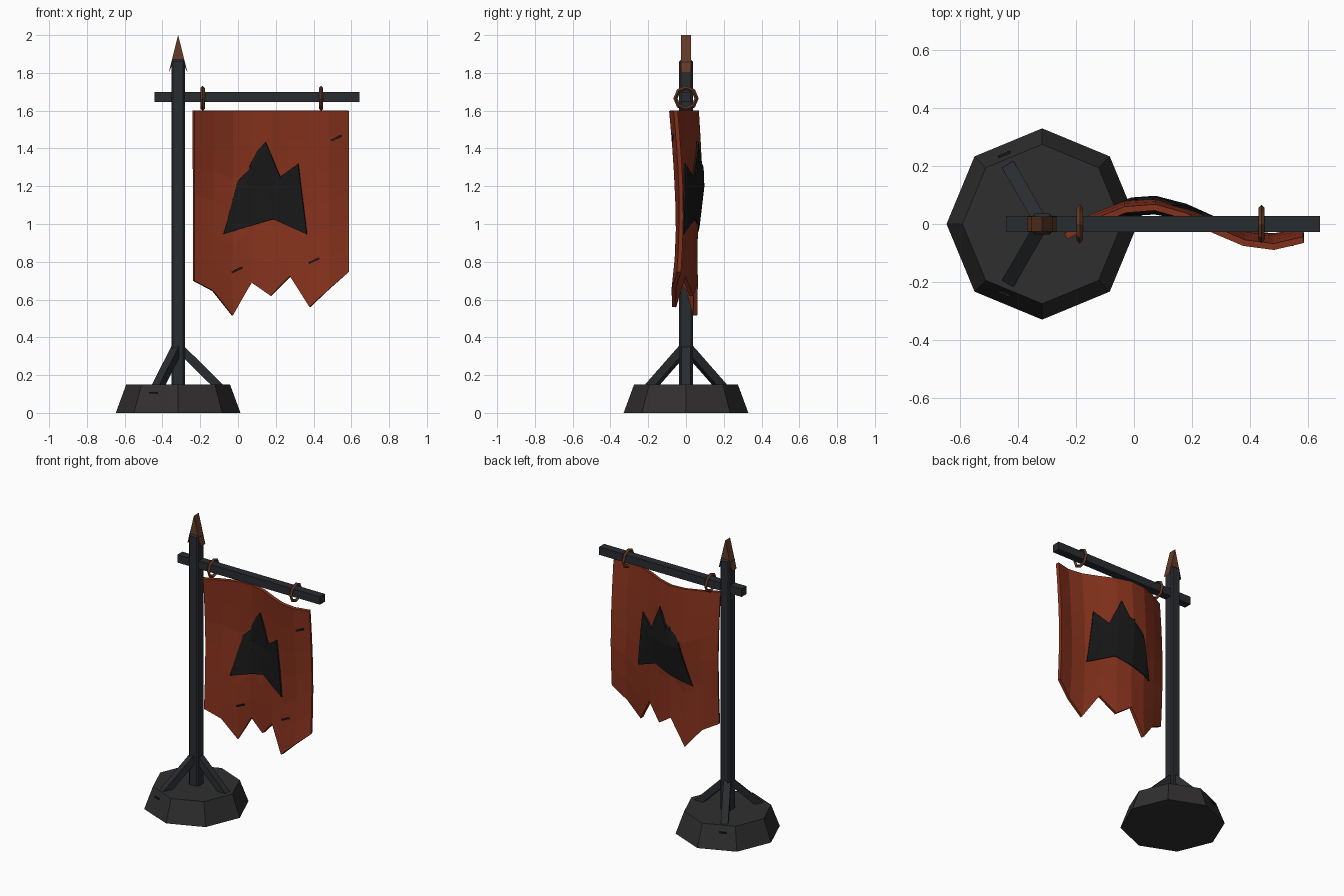
import bpy, bmesh, math
from mathutils import Vector, Matrix

if "Cube" in bpy.data.objects:
    bpy.data.objects.remove(bpy.data.objects["Cube"])

PX = -0.317  # pole axis


def mat(name, r, g, b):
    m = bpy.data.materials.new(name)
    m.diffuse_color = (r, g, b, 1)
    m.use_nodes = True
    m.node_tree.nodes["Principled BSDF"].inputs["Base Color"].default_value = m.diffuse_color
    return m


IRON = mat("dark_iron", 0.022, 0.025, 0.03)
STONE = mat("stone", 0.03, 0.028, 0.029)
RUST = mat("rust", 0.13, 0.042, 0.02)
CLOTH = mat("red_cloth", 0.24, 0.032, 0.012)
BLACK = mat("black", 0.009, 0.009, 0.009)


def finish(name, bm, material):
    bmesh.ops.recalc_face_normals(bm, faces=bm.faces)
    me = bpy.data.meshes.new(name)
    bm.to_mesh(me)
    bm.free()
    ob = bpy.data.objects.new(name, me)
    bpy.context.collection.objects.link(ob)
    me.materials.append(material)
    return ob


def box(name, centre, size, material, rot=Matrix.Identity(4)):
    bm = bmesh.new()
    bmesh.ops.create_cube(bm, size=1, matrix=Matrix.Translation(centre) @ rot @ Matrix.Diagonal((*size, 1)))
    return finish(name, bm, material)


def thicken(ob, t):
    m = ob.modifiers.new("thickness", "SOLIDIFY")
    m.thickness, m.offset = t, 0


# Octagonal stone base
bm = bmesh.new()
bmesh.ops.create_cone(bm, cap_ends=True, segments=8, radius1=0.33, radius2=0.275, depth=0.15,
                      matrix=Matrix.Translation((PX, 0, 0.075)))
finish("base", bm, STONE)

# Pole with chamfered corners, and the crossbar
pole = box("pole", (PX, 0, 0.985), (0.072, 0.072, 1.77), IRON)
bev = pole.modifiers.new("chamfer", "BEVEL")
bev.width, bev.segments = 0.01, 1
box("crossbar", (0.1, 0, 1.672), (1.085, 0.054, 0.054), IRON)

# Three diagonal braces
for i in range(3):
    a = i * math.tau / 3
    d = Vector((math.cos(a), math.sin(a), 0))
    p = Vector((PX, 0, 0.34)) + d * 0.012
    q = Vector((PX, 0, 0.12)) + d * 0.235
    rot = Matrix.Rotation(a, 4, "Z") @ Matrix.Rotation(math.atan2(0.22, 0.223), 4, "Y")
    box(f"brace_{i + 1}", (p + q) / 2, ((q - p).length, 0.046, 0.046), IRON, rot)

# Barbed spearhead on the pole
bm = bmesh.new()
profile = [(0, 2.0), (0.05, 1.8), (0.03, 1.845), (-0.03, 1.845), (-0.05, 1.8)]
f = bm.faces.new([bm.verts.new((PX + x, -0.026, z)) for x, z in profile])
ext = bmesh.ops.extrude_face_region(bm, geom=[f])
bmesh.ops.translate(bm, vec=(0, 0.052, 0), verts=[v for v in ext["geom"] if isinstance(v, bmesh.types.BMVert)])
finish("spearhead", bm, RUST)

# Hanging rings
for i, x in enumerate((-0.187, 0.44)):
    bpy.ops.mesh.primitive_torus_add(major_segments=8, minor_segments=4, major_radius=0.056, minor_radius=0.011,
                                     location=(x, 0, 1.665), rotation=(0, math.pi / 2, 0))
    ring = bpy.context.object
    ring.name = f"ring_{i + 1}"
    ring.data.materials.append(RUST)

# Cloth wave: sine across, with offset and strength changing down the height
X0, STEP, TOP = -0.235, 0.1025, 1.6
HEM = [0.70, 0.645, 0.515, 0.69, 0.62, 0.725, 0.56, 0.655, 0.745]
OFFSET = [-0.010, 0.005, 0.015, 0.006, 0.0, -0.008]
AMP = [0.069, 0.066, 0.064, 0.048, 0.05, 0.064]


def lerp_list(vals, t):
    i = max(0, min(len(vals) - 2, int(t)))
    return vals[i] + (vals[i + 1] - vals[i]) * (t - i)


WAVE = [math.sin(math.tau * (X0 + STEP * c + 0.17) / 0.85) for c in range(9)]


def cloth_y(x, z):
    t = (TOP - z) / 0.2
    return lerp_list(OFFSET, t) + lerp_list(AMP, t) * lerp_list(WAVE, (x - X0) / STEP)


# Torn banner
ROWS = 6
bm = bmesh.new()
grid = []
for c, hem in enumerate(HEM):
    x = X0 + STEP * c
    zs = [TOP + (hem - TOP) * r / ROWS for r in range(ROWS + 1)]
    grid.append([bm.verts.new((x, cloth_y(x, z), z)) for z in zs])
for c in range(8):
    for r in range(ROWS):
        bm.faces.new((grid[c][r], grid[c][r + 1], grid[c + 1][r + 1], grid[c + 1][r]))
thicken(finish("banner", bm, CLOTH), 0.022)

# Jagged peak emblem, showing on both sides and following the cloth
peaks = [(-0.08, 0.945), (0.19, 1.025), (0.37, 0.945), (0.325, 1.32), (0.23, 1.25),
         (0.15, 1.435), (0.075, 1.15), (0, 1.235)]
bm = bmesh.new()
f = bm.faces.new([bm.verts.new((x, 0, z)) for x, z in peaks])
bmesh.ops.triangulate(bm, faces=[f])
cuts = [((X0 + STEP * c, 0, 0), (1, 0, 0)) for c in range(1, 8)] + [((0, 0, z), (0, 0, 1)) for z in (1.2, 1.3)]
for co, no in cuts:
    bmesh.ops.bisect_plane(bm, geom=bm.verts[:] + bm.edges[:] + bm.faces[:], plane_co=co, plane_no=no)
for v in bm.verts:
    v.co.y = cloth_y(v.co.x, v.co.z)
thicken(finish("emblem", bm, BLACK), 0.04)

# Slits in the cloth and cracks in the base
for i, (x, z) in enumerate(((0.52, 1.455), (-0.005, 0.757), (0.403, 0.806))):
    box(f"slit_{i + 1}", (x, cloth_y(x, z) - 0.014, z), (0.062, 0.01, 0.011), BLACK,
        Matrix.Rotation(math.radians(-25), 4, "Y"))
for i, s in enumerate((-1, 1)):
    box(f"crack_{i + 1}", (-0.447, s * 0.239, 0.105), (0.045, 0.012, 0.01), BLACK,
        Matrix.Rotation(math.radians(s * 22.5), 4, "Z"))
